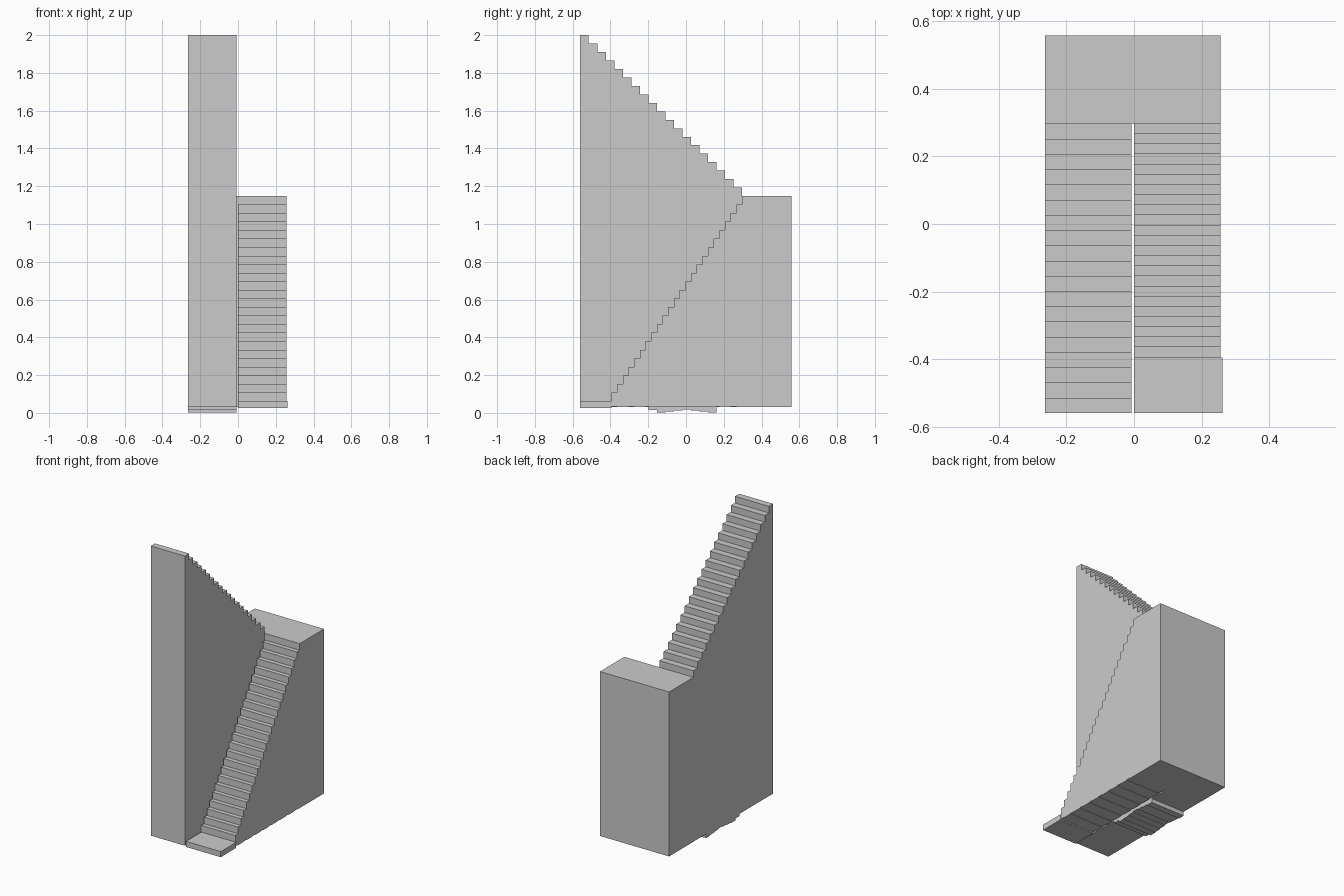
import bpy, bmesh

if "Cube" in bpy.data.objects:
    bpy.data.objects.remove(bpy.data.objects["Cube"])


def extrude_profile(name, points, x0, x1):
    """Make a solid from a (y, z) outline swept along x."""
    bm = bmesh.new()
    face = bm.faces.new([bm.verts.new((x0, y, z)) for y, z in points])
    ext = bmesh.ops.extrude_face_region(bm, geom=[face])
    moved = [v for v in ext["geom"] if isinstance(v, bmesh.types.BMVert)]
    bmesh.ops.translate(bm, vec=(x1 - x0, 0, 0), verts=moved)
    bmesh.ops.recalc_face_normals(bm, faces=bm.faces)
    mesh = bpy.data.meshes.new(name)
    bm.to_mesh(mesh)
    bm.free()
    obj = bpy.data.objects.new(name, mesh)
    bpy.context.collection.objects.link(obj)
    return obj


def flight(name, x0, x1, y0, y1, tops, bottoms):
    """Solid stair flight: one column per step, with its own top and bottom height."""
    n = len(tops)
    d = (y1 - y0) / n
    upper, lower = [], []
    for i in range(n):
        for y in (y0 + i * d, y0 + (i + 1) * d):
            upper.append((y, tops[i]))
            if not lower or lower[-1] != (y, bottoms[i]):
                lower.append((y, bottoms[i]))
    return extrude_profile(name, lower + upper[::-1], x0, x1)


BACK, FRONT, TURN = 0.558, -0.56, 0.297
LANDING_Z, BASE = 1.148, 0.03

# lower flight, climbing from the front to the middle landing
n = 23
rise = (LANDING_Z - 0.063) / (n + 1)
flight("lower_flight", 0.0, 0.256, -0.395, TURN,
       [0.063 + rise * (i + 1) for i in range(n)],
       [BASE + 0.003 * (i % 3 == 0) for i in range(n)])

# upper flight, climbing back to the front, with an uneven underside
n = 19
rise = (2.0 - LANDING_Z) / n
under = [0.031] * n
under[8:16] = [0.016, 0.003, 0.007, 0.012, 0.017, 0.012, 0.008, 0.003]
under = under[:8] + under[8:16] + under[16:]
flight("upper_flight", -0.264, -0.008, FRONT, TURN,
       [2.0 - rise * i for i in range(n)], under)

# middle landing across both flights
extrude_profile("middle_landing",
                [(TURN, BASE), (BACK, BASE), (BACK, LANDING_Z), (TURN, LANDING_Z)],
                -0.264, 0.256)

# thin landing at the foot of the stairs
extrude_profile("bottom_landing",
                [(FRONT, 0.025), (-0.395, 0.025), (-0.395, 0.063), (FRONT, 0.063)],
                0.0, 0.262)
